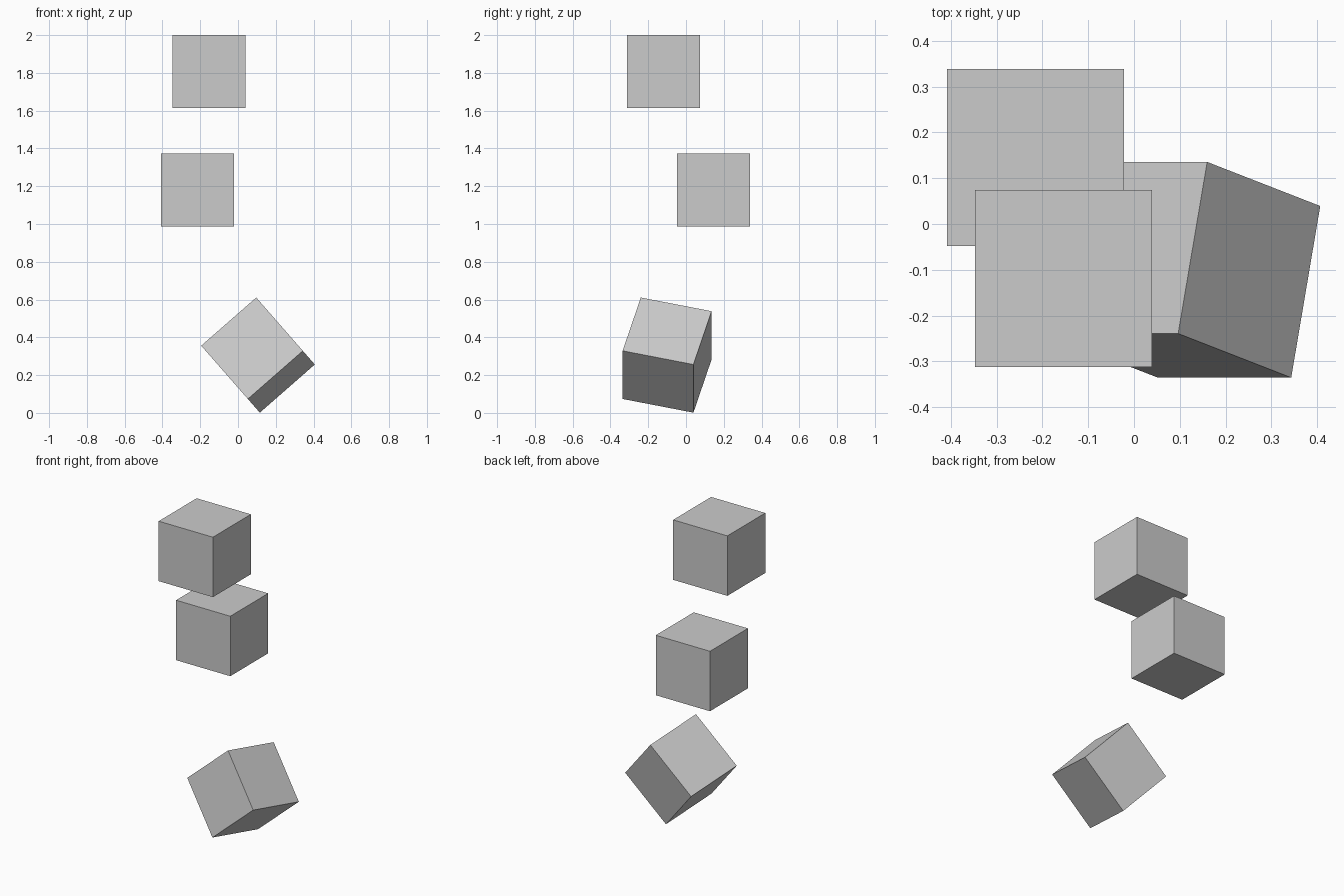
import bpy
from math import radians

if "Cube" in bpy.data.objects:
    bpy.data.objects.remove(bpy.data.objects["Cube"])

SIZE = 0.387


def cube(name, centre, tilt=(0, 0, 0)):
    bpy.ops.mesh.primitive_cube_add(size=SIZE, location=centre,
                                    rotation=[radians(a) for a in tilt])
    bpy.context.object.name = name


# Two level cubes floating above one tumbling cube
cube("upper_cube", (-0.154, -0.119, 1.8065))
cube("middle_cube", (-0.215, 0.1455, 1.179))
cube("tumbling_cube", (0.106, -0.1, 0.306), (-14.4, -41.2, 0))
